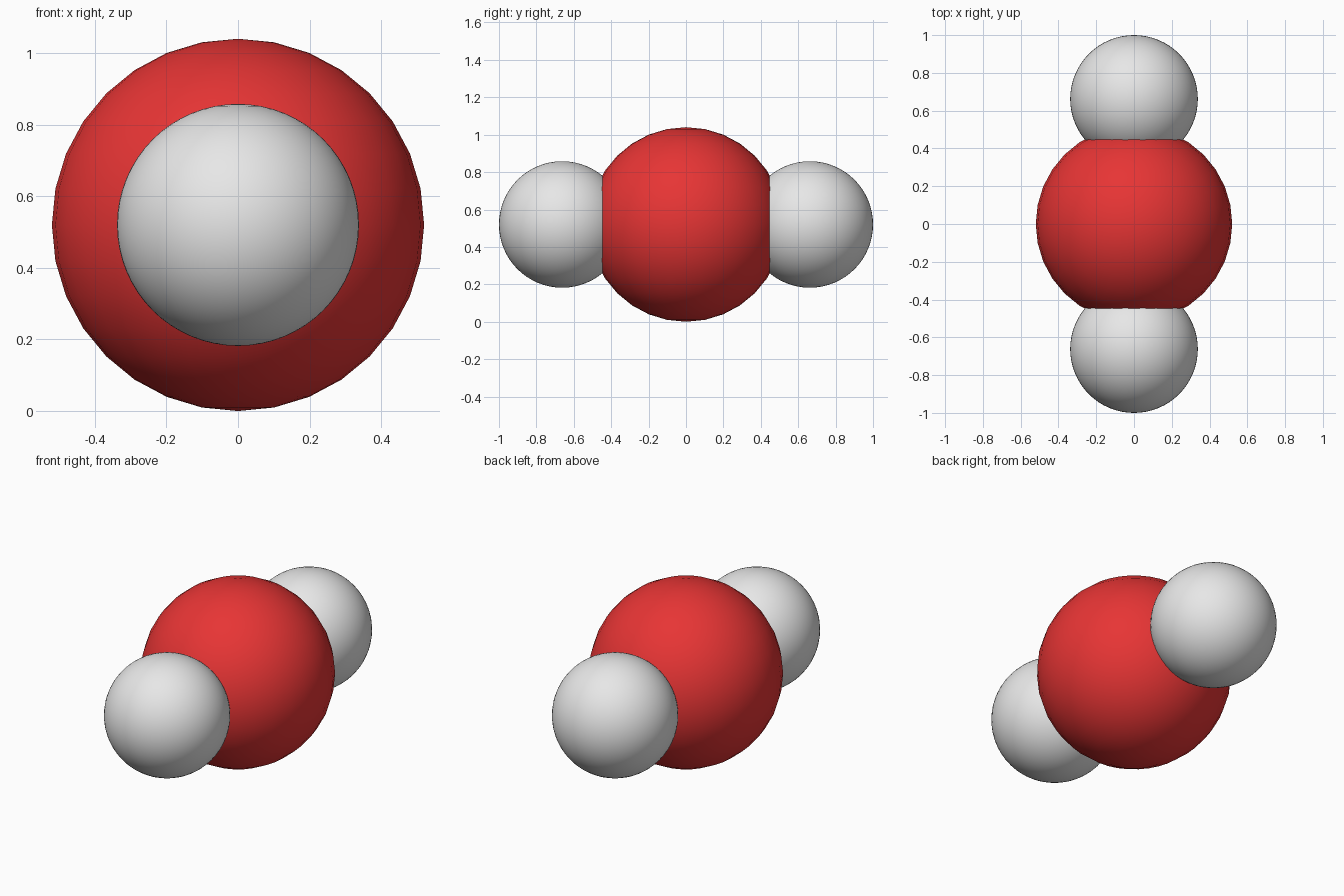
import bpy

if "Cube" in bpy.data.objects:
    bpy.data.objects.remove(bpy.data.objects["Cube"])


def material(name, rgb):
    m = bpy.data.materials.new(name)
    m.diffuse_color = (*rgb, 1.0)
    m.use_nodes = True
    m.node_tree.nodes["Principled BSDF"].inputs["Base Color"].default_value = m.diffuse_color
    return m


def ball(name, radius, y, segments, mat):
    bpy.ops.mesh.primitive_uv_sphere_add(
        segments=segments, ring_count=segments // 2, radius=radius,
        location=(0, y, CENTRE_Z))
    ob = bpy.context.object
    ob.name = name
    ob.data.materials.append(mat)
    bpy.ops.object.shade_smooth()
    return ob


CENTRE_Z = 0.52
red = material("red", (0.8, 0.035, 0.035))
grey = material("light_grey", (0.8, 0.8, 0.8))

# Large middle ball, visibly faceted in outline
ball("centre_ball", 0.52, 0, 32, red)

# Smaller, finer balls sunk into its front and back
for name, side in (("front_ball", -1), ("back_ball", 1)):
    ball(name, 0.338, side * 0.662, 64, grey)
